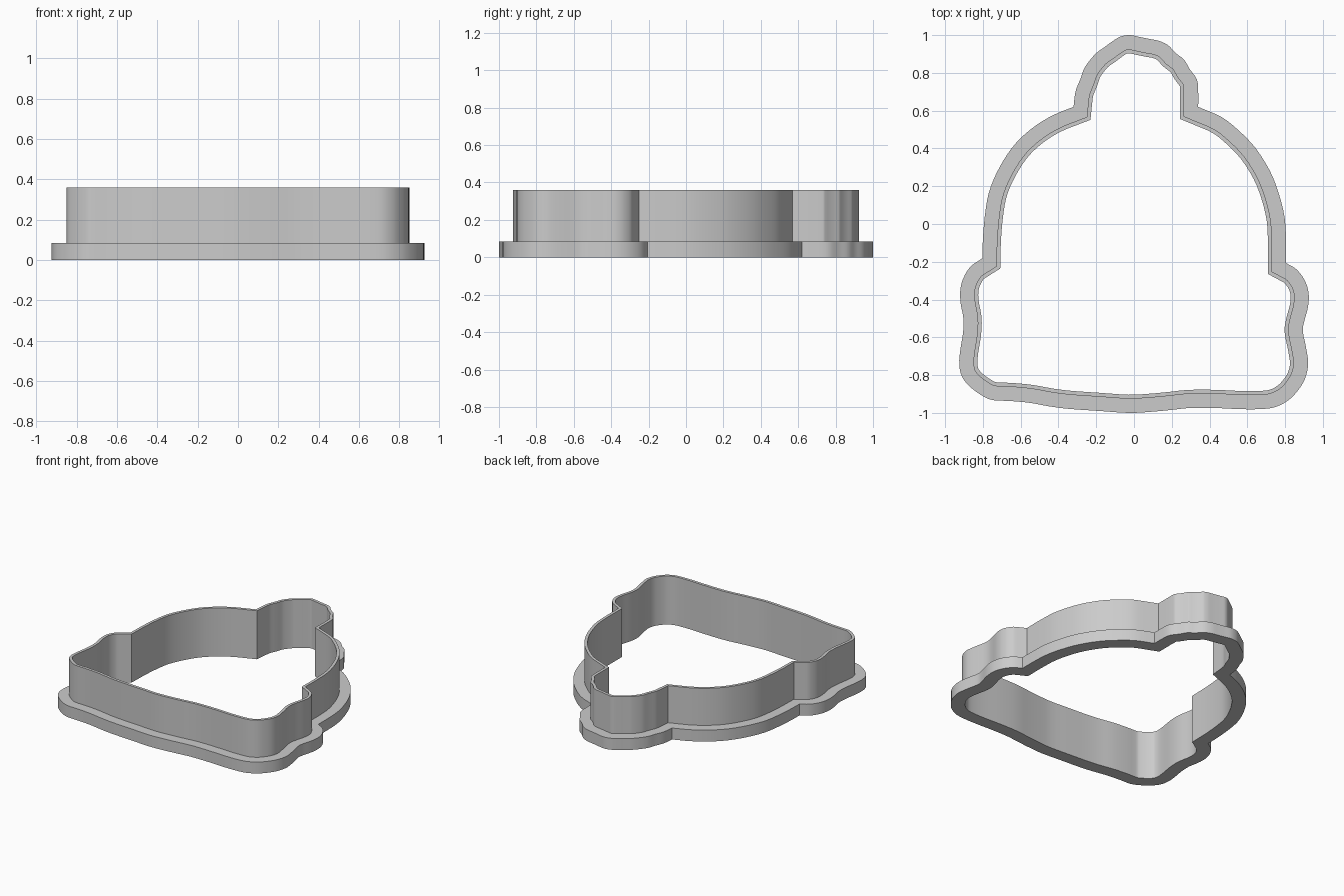
import bpy
import bmesh
import math
from mathutils import Vector

if "Cube" in bpy.data.objects:
    bpy.data.objects.remove(bpy.data.objects["Cube"])

FLANGE_H, TOTAL_H = 0.085, 0.36       # heights of foot flange and blade
BLADE_OUT, BLADE_IN = 0.075, 0.096    # inward offsets from the flange edge

# Flange outline, clockwise from above, one run per stretch between sharp notches
pompom = [(-.32, .62), (-.31, .70), (-.285, .765), (-.26, .83), (-.205, .90),
          (-.155, .937), (-.11, .97), (-.07, .993), (-.02, 1.0), (.03, .99),
          (.08, .98), (.13, .97), (.18, .947), (.22, .905), (.265, .87),
          (.295, .82), (.333, .765), (.34, .70), (.34, .62)]
dome_right = [(.34, .62), (.465, .565), (.56, .49), (.645, .40), (.72, .28),
              (.767, .16), (.798, .03), (.805, -.10), (.805, -.207)]
brim = [(.805, -.207), (.86, -.24), (.905, -.30), (.925, -.37), (.92, -.445),
        (.90, -.52), (.894, -.57), (.91, -.65), (.922, -.74), (.905, -.82),
        (.865, -.885), (.815, -.935), (.745, -.97), (.665, -.98), (.56, -.98),
        (.43, -.974), (.295, -.974), (.19, -.985), (.08, -.995), (-.03, -1.0),
        (-.18, -.99), (-.34, -.979), (-.445, -.966), (-.55, -.947),
        (-.655, -.937), (-.75, -.932), (-.81, -.905), (-.868, -.862),
        (-.91, -.81), (-.925, -.745), (-.92, -.67), (-.905, -.575),
        (-.903, -.50), (-.917, -.425), (-.92, -.355), (-.905, -.29),
        (-.865, -.225), (-.803, -.182)]
dome_left = [(-.803, -.182), (-.80, -.08), (-.79, .04), (-.77, .16), (-.73, .265),
             (-.67, .37), (-.605, .45), (-.515, .525), (-.42, .58), (-.32, .62)]


def smooth_run(points, steps=3):
    """Catmull-Rom curve through the points, leaving off the last one."""
    p = [Vector(q) for q in points]
    p = [2 * p[0] - p[1]] + p + [2 * p[-1] - p[-2]]
    out = []
    for a, b, c, d in zip(p, p[1:], p[2:], p[3:]):
        for k in range(steps):
            t = k / steps
            out.append(0.5 * (2 * b + (c - a) * t + (2 * a - 5 * b + 4 * c - d) * t * t
                              + (3 * b - a - 3 * c + d) * t ** 3))
    return out


def inset(loop, dist):
    """Mitred inward offset of a closed clockwise loop."""
    out = []
    for i, p in enumerate(loop):
        d1 = (p - loop[i - 1]).normalized()
        d2 = (loop[(i + 1) % len(loop)] - p).normalized()
        n1, n2 = Vector((d1.y, -d1.x)), Vector((d2.y, -d2.x))
        out.append(p + (n1 + n2) * dist / (1 + n1.dot(n2)))
    return out


outline = [p for run in (pompom, dome_right, brim, dome_left) for p in smooth_run(run)]

# Stepped section (inset, height) swept round the outline: flange, then thin blade
section = [(0, 0), (0, FLANGE_H), (BLADE_OUT, FLANGE_H), (BLADE_OUT, TOTAL_H),
           (BLADE_IN, TOTAL_H), (BLADE_IN, 0)]
bm = bmesh.new()
rings = [[bm.verts.new((p.x, p.y, z)) for p in inset(outline, d)] for d, z in section]
n = len(outline)
for r, ring in enumerate(rings):
    nxt = rings[(r + 1) % len(rings)]
    for i in range(n):
        j = (i + 1) % n
        bm.faces.new((ring[i], ring[j], nxt[j], nxt[i]))
bmesh.ops.recalc_face_normals(bm, faces=bm.faces)

mesh = bpy.data.meshes.new("hat_cookie_cutter")
bm.to_mesh(mesh)
bm.free()
cutter = bpy.data.objects.new("hat_cookie_cutter", mesh)
bpy.context.collection.objects.link(cutter)

# Plain grey plastic
grey = bpy.data.materials.new("grey_plastic")
grey.use_nodes = True
colour = (0.6, 0.6, 0.6, 1)
grey.diffuse_color = colour
grey.node_tree.nodes["Principled BSDF"].inputs["Base Color"].default_value = colour
mesh.materials.append(grey)

bpy.ops.object.select_all(action='DESELECT')
cutter.select_set(True)
bpy.context.view_layer.objects.active = cutter
bpy.ops.object.shade_smooth_by_angle(angle=math.radians(30))
